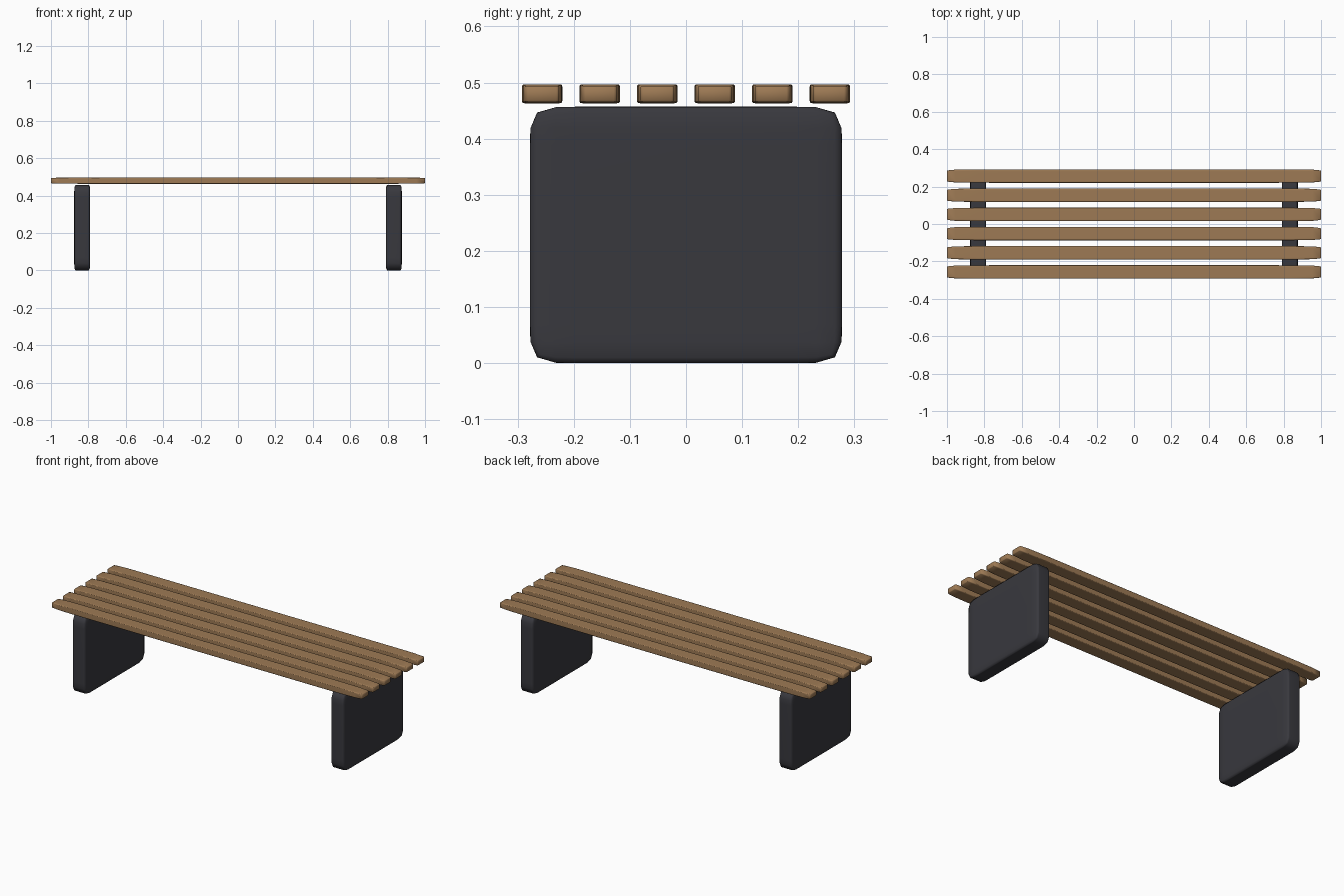
import bpy
import bmesh

# Remove the default cube
default = bpy.data.objects.get("Cube")
if default:
    bpy.data.objects.remove(default, do_unlink=True)


def make_material(name, rgb):
    mat = bpy.data.materials.new(name)
    mat.use_nodes = True
    colour = (*rgb, 1.0)
    mat.diffuse_color = colour
    mat.node_tree.nodes["Principled BSDF"].inputs["Base Color"].default_value = colour
    return mat


def soft_box(name, size, centre, mat):
    """Unit cube with rounded edges, stretched to size."""
    bm = bmesh.new()
    bmesh.ops.create_cube(bm, size=1.0)
    bmesh.ops.bevel(bm, geom=bm.edges[:], offset=0.15, offset_type='OFFSET',
                    segments=4, profile=0.72, affect='EDGES', clamp_overlap=True)
    bmesh.ops.scale(bm, vec=size, verts=bm.verts)
    bmesh.ops.recalc_face_normals(bm, faces=bm.faces)
    for face in bm.faces:
        face.smooth = True
    mesh = bpy.data.meshes.new(name)
    bm.to_mesh(mesh)
    bm.free()
    mesh.materials.append(mat)
    obj = bpy.data.objects.new(name, mesh)
    obj.location = centre
    bpy.context.collection.objects.link(obj)
    return obj


wood = make_material("warm wood", (0.34, 0.195, 0.09))
charcoal = make_material("charcoal", (0.04, 0.04, 0.048))

# Seat slats, evenly spaced from front to back
SLATS = 6
PITCH = 0.1026
for i in range(SLATS):
    y = (i - (SLATS - 1) / 2) * PITCH
    soft_box(f"seat_slat_{i + 1}", (2.0, 0.072, 0.034), (0, y, 0.48), wood)

# Slab legs
for side, sign in (("left", 1), ("right", -1)):
    soft_box(f"{side}_leg", (0.086, 0.556, 0.457), (sign * 0.833, 0, 0.2285), charcoal)
